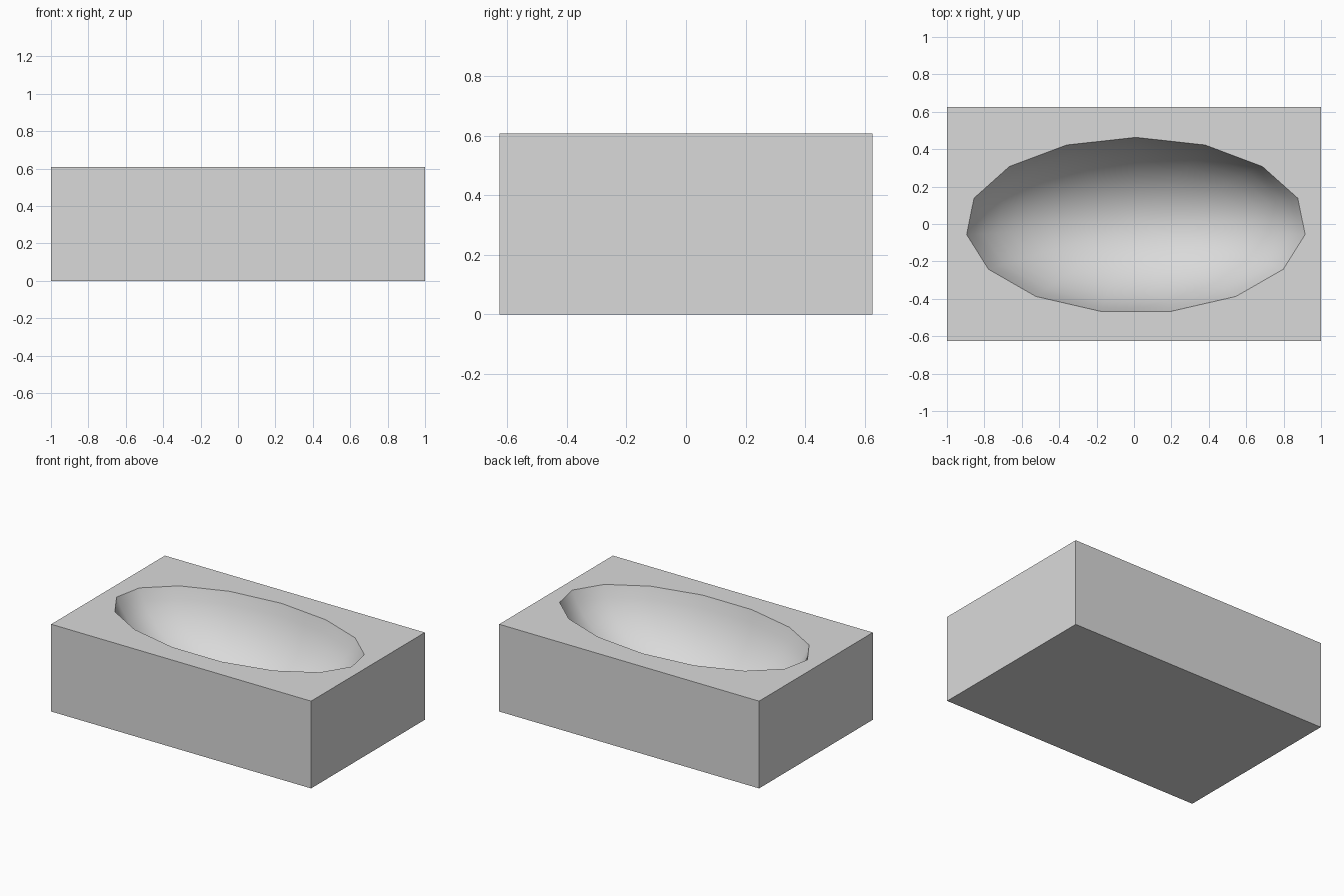
import bpy
import math
from mathutils import Matrix

old = bpy.data.objects.get("Cube")
if old:
    bpy.data.objects.remove(old, do_unlink=True)

WIDTH, DEPTH, HEIGHT = 2.0, 1.25, 0.607
SIDES = 15
RIM_X, RIM_Y, BOWL_DEPTH = 0.91, 0.47, 0.47
RIM_ANGLE = math.radians(15)  # how far below the ellipsoid's equator the rim is cut

# Plain grey for the whole piece
grey = bpy.data.materials.new("plain_grey")
grey.use_nodes = True
colour = (0.7, 0.7, 0.7, 1)
grey.diffuse_color = colour
grey.node_tree.nodes["Principled BSDF"].inputs["Base Color"].default_value = colour

# Solid block
bpy.ops.mesh.primitive_cube_add(size=1, location=(0, 0, HEIGHT / 2))
block = bpy.context.object
block.name = "basin_block"
block.data.transform(Matrix.Diagonal((WIDTH, DEPTH, HEIGHT, 1)))
block.data.materials.append(grey)

# Ellipsoid cutter, centred above the block so only its lower cap bites in
spread = math.cos(RIM_ANGLE)
radius_z = BOWL_DEPTH / (1 - math.sin(RIM_ANGLE))
bpy.ops.mesh.primitive_uv_sphere_add(
    segments=SIDES, ring_count=24, radius=1,
    location=(0.01, -0.007, HEIGHT - BOWL_DEPTH + radius_z))
cutter = bpy.context.object
cutter.name = "bowl_cutter"
cutter.hide_render = True
cutter.data.transform(Matrix.Diagonal((RIM_X / spread, RIM_Y / spread, radius_z, 1)))
cutter.data.materials.append(grey)

# Hollow out the bowl
cut = block.modifiers.new("bowl", "BOOLEAN")
cut.operation = "DIFFERENCE"
cut.solver = "EXACT"
cut.object = cutter
bpy.ops.object.select_all(action="DESELECT")
block.select_set(True)
bpy.context.view_layer.objects.active = block
bpy.ops.object.modifier_apply(modifier=cut.name)
bpy.data.objects.remove(cutter, do_unlink=True)

# Smooth bowl, crisp rim and box edges
bpy.ops.object.shade_smooth_by_angle(angle=math.radians(55))
